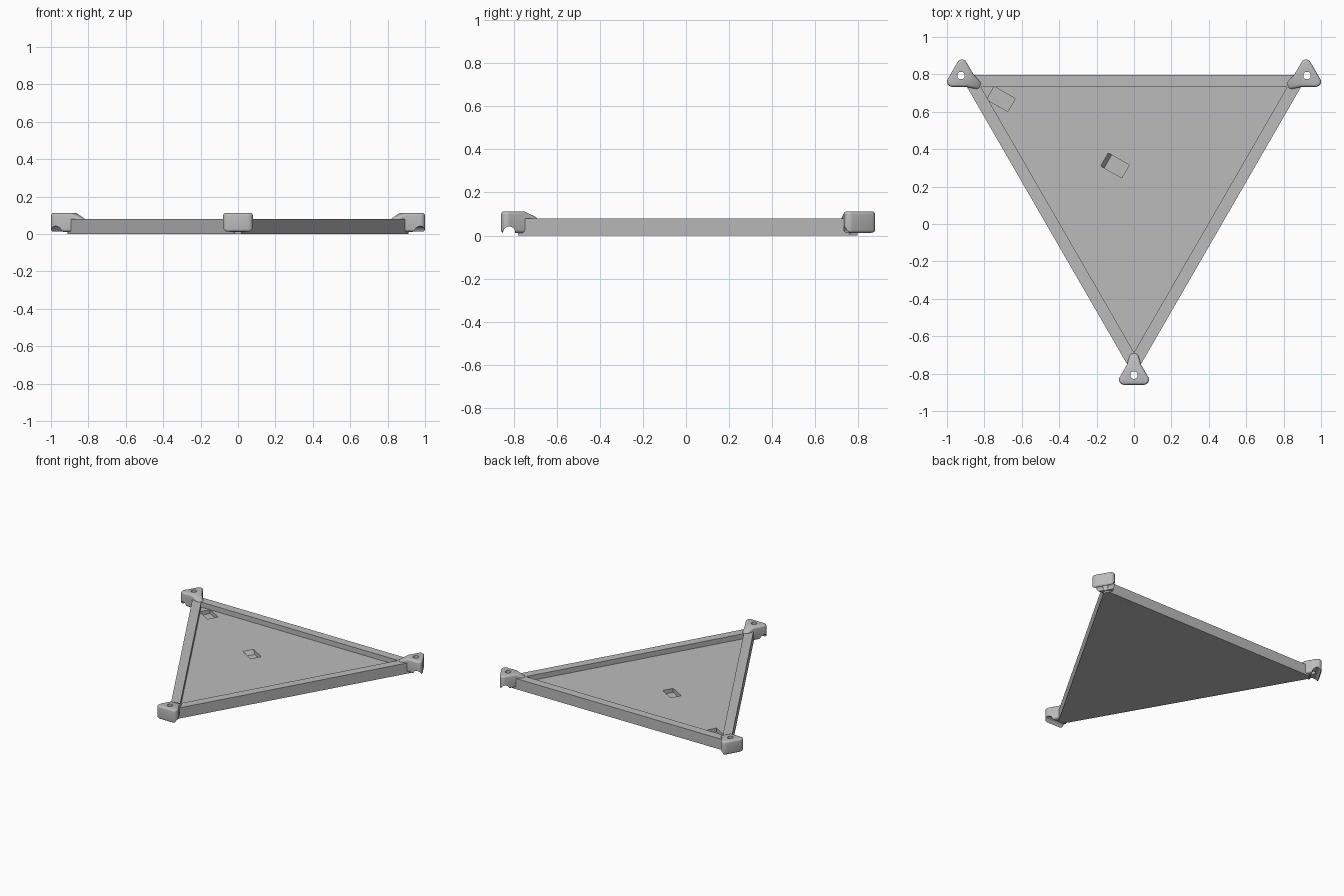
import bpy, bmesh, math
from mathutils import Matrix, Vector

cube = bpy.data.objects.get("Cube")
if cube:
    bpy.data.objects.remove(cube)

CENTRE = Vector((0, 0.26, 0))      # centre of the triangle
ANGLES = [-90, 30, 150]            # directions of the three corners
R_OUT, R_IN, R_CUT = 1.074, 0.946, 1.04
FLOOR, RIM = 0.042, 0.08
BASE, TOP = 0.012, 0.112

grey = bpy.data.materials.new("plain_grey")
grey.use_nodes = True
grey.diffuse_color = (0.5, 0.5, 0.5, 1)
grey.node_tree.nodes["Principled BSDF"].inputs["Base Color"].default_value = (0.5, 0.5, 0.5, 1)


def finish(name, bm):
    bmesh.ops.recalc_face_normals(bm, faces=bm.faces)
    mesh = bpy.data.meshes.new(name)
    bm.to_mesh(mesh)
    bm.free()
    mesh.materials.append(grey)
    ob = bpy.data.objects.new(name, mesh)
    bpy.context.collection.objects.link(ob)
    return ob


def prism(name, outline, z0, z1):
    bm = bmesh.new()
    face = bm.faces.new([bm.verts.new((x, y, z0)) for x, y in outline])
    new = bmesh.ops.extrude_face_region(bm, geom=[face])["geom"]
    bmesh.ops.translate(bm, vec=(0, 0, z1 - z0), verts=[v for v in new if isinstance(v, bmesh.types.BMVert)])
    return finish(name, bm)


def cylinder(name, radius, length, matrix):
    bm = bmesh.new()
    bmesh.ops.create_cone(bm, cap_ends=True, segments=32, radius1=radius,
                          radius2=radius, depth=length, matrix=matrix)
    return finish(name, bm)


def apply(ob, mod):
    bpy.context.view_layer.objects.active = ob
    bpy.ops.object.modifier_apply(modifier=mod.name)


def cut(ob, cutter):
    mod = ob.modifiers.new("cut", 'BOOLEAN')
    mod.operation, mod.solver, mod.object = 'DIFFERENCE', 'EXACT', cutter
    apply(ob, mod)
    bpy.data.objects.remove(cutter)


def polar(angle, r, t=0):
    a = math.radians(angle)
    return (CENTRE.x + r * math.cos(a) - t * math.sin(a),
            CENTRE.y + r * math.sin(a) + t * math.cos(a))


# Tray: blunt-cornered slab with a sunken triangular floor
w = (R_OUT - R_CUT) * math.tan(math.radians(30))
tray = prism("tray", [polar(a, R_CUT, s * w) for a in ANGLES for s in (-1, 1)], 0, RIM)
cut(tray, prism("floor_cutter", [polar(a, R_IN) for a in ANGLES], FLOOR, 0.2))

# Two tilted rectangular pockets in the floor, one with a sloping end
for x, y, slope in ((-0.102, 0.313, 0.022), (-0.711, 0.668, 0)):
    bm = bmesh.new()
    bmesh.ops.create_cube(bm, size=1, matrix=Matrix.Diagonal((0.13, 0.08, 0.03, 1)))
    for v in bm.verts:
        if v.co.x < 0 and v.co.z < 0:
            v.co.x += slope
    bm.transform(Matrix.Translation((x, y, FLOOR - 0.0145)) @ Matrix.Rotation(math.radians(-30), 4, 'Z'))
    cut(tray, finish("pocket_cutter", bm))


# Corner mounts: rounded triangular blocks, +x outward, nose sloping onto the rim
def corner_mount(name, angle):
    rho, r_base, half = 0.027, 1.12, 0.1
    cx, cy = r_base - rho, half - rho * math.sqrt(3)
    arc = [(cx + rho * math.cos(math.radians(d)), cy + rho * math.sin(math.radians(d)))
           for d in range(0, 121, 20)]
    side = arc + [(1.012, 0.038), (0.947, 0.018)]
    ob = prism(name, side + [(x, -y) for x, y in reversed(side)], BASE, TOP)
    bm = bmesh.new()
    bm.from_mesh(ob.data)
    shoulder = [v for v in bm.verts if v.co.z > 0.1 and abs(v.co.x - 1.012) < 0.001]
    bmesh.ops.connect_verts(bm, verts=shoulder)
    for v in bm.verts:
        if v.co.z > 0.1 and v.co.x < 0.96:
            v.co.z = RIM + 0.001
    bmesh.ops.recalc_face_normals(bm, faces=bm.faces)
    bm.to_mesh(ob.data)
    bm.free()
    bevel = ob.modifiers.new("soft_edges", 'BEVEL')
    bevel.width, bevel.segments = 0.014, 4
    bevel.limit_method, bevel.angle_limit = 'ANGLE', math.radians(55)
    apply(ob, bevel)
    # Cross channel underneath and vertical screw hole
    cut(ob, cylinder("channel_cutter", 0.028, 0.4,
                     Matrix.Translation((1.082, 0, 0.014)) @ Matrix.Rotation(math.pi / 2, 4, 'X')))
    cut(ob, cylinder("hole_cutter", 0.02, 0.4, Matrix.Translation((1.068, 0, 0.1))))
    ob.data.transform(Matrix.Translation(CENTRE) @ Matrix.Rotation(math.radians(angle), 4, 'Z'))
    bpy.ops.object.select_all(action='DESELECT')
    ob.select_set(True)
    bpy.context.view_layer.objects.active = ob
    bpy.ops.object.shade_smooth_by_angle(angle=math.radians(35))


for name, angle in zip(("front_mount", "back_left_mount", "back_right_mount"), ANGLES):
    corner_mount(name, angle)
